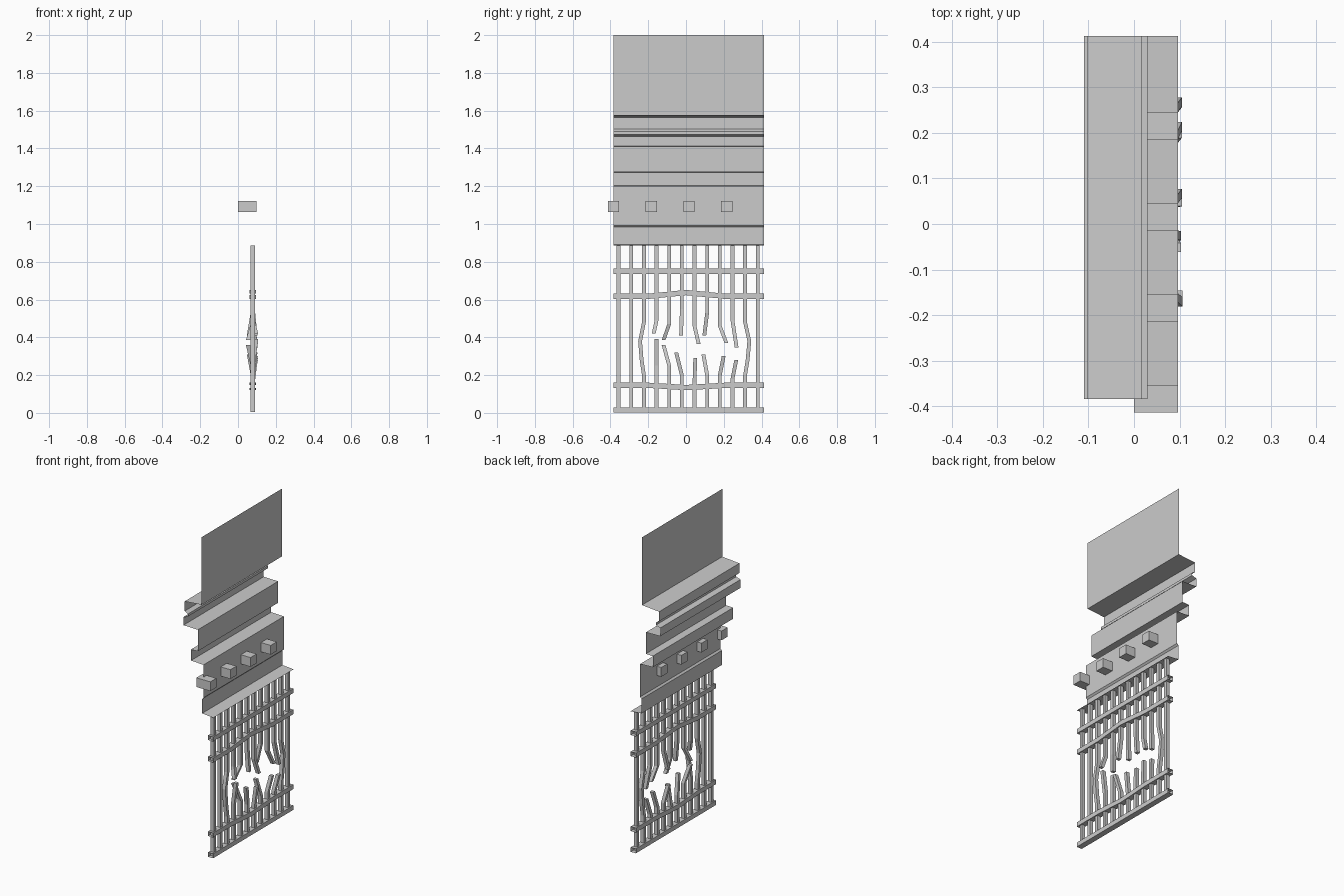
import bpy, bmesh
from mathutils import Vector

cube = bpy.data.objects.get("Cube")
if cube:
    bpy.data.objects.remove(cube)

grey = bpy.data.materials.new("plain_grey")
grey.use_nodes = True
grey.diffuse_color = (0.6, 0.6, 0.6, 1)
grey.node_tree.nodes["Principled BSDF"].inputs["Base Color"].default_value = (0.6, 0.6, 0.6, 1)

Y0, Y1 = -0.385, 0.413   # ends of the wall section
BAR_X = 0.078            # plane of the grille


def finish(name, bm, fix_normals=True):
    if fix_normals:
        bmesh.ops.recalc_face_normals(bm, faces=bm.faces)
    mesh = bpy.data.meshes.new(name)
    bm.to_mesh(mesh)
    bm.free()
    mesh.materials.append(grey)
    obj = bpy.data.objects.new(name, mesh)
    bpy.context.collection.objects.link(obj)
    return obj


def sweep(name, path, u, v, caps):
    """Carry a rectangle with half sides u and v along a path."""
    bm = bmesh.new()
    u, v = Vector(u), Vector(v)
    rings = [[bm.verts.new(Vector(p) + a * u + b * v)
              for a, b in ((-1, -1), (1, -1), (1, 1), (-1, 1))] for p in path]
    for r, s in zip(rings, rings[1:]):
        for i in range(4):
            j = (i + 1) % 4
            bm.faces.new((r[i], r[j], s[j], s[i]))
    if caps:
        bm.faces.new(rings[0])
        bm.faces.new(rings[-1])
    return finish(name, bm)


# Stepped sheet: upper panel, double fascia, ledges and lip
profile = [(0.017, 2.0), (0.017, 1.574), (-0.102, 1.564), (-0.102, 1.503),
           (-0.08, 1.49), (-0.08, 1.474), (-0.11, 1.464), (-0.11, 1.412),
           (-0.01, 1.41), (-0.01, 1.275), (-0.058, 1.273), (-0.058, 1.203),
           (0.03, 1.2), (0.03, 0.993), (0.02, 0.983), (0.02, 0.892), (0.097, 0.885)]
bm = bmesh.new()
near = [bm.verts.new((x, Y0, z)) for x, z in profile]
far = [bm.verts.new((x, Y1, z)) for x, z in profile]
for i in range(len(profile) - 1):
    bm.faces.new((near[i + 1], far[i + 1], far[i], near[i]))
finish("stepped_wall_sheet", bm, False)

# Row of beam ends poking through the wall
for i in range(4):
    y = -0.384 + 0.2 * i
    sweep(f"beam_end_{i + 1}", [(0.0, y, 1.093), (0.097, y, 1.093)],
          (0, 0.03, 0), (0, 0, 0.029), True)

# Horizontal rails, open ended; the two inner ones are bowed
for name, z, bow in (("bottom_rail", 0.015, 0), ("lower_rail", 0.146, -0.012),
                     ("upper_rail", 0.617, 0.02), ("top_rail", 0.75, 0)):
    path = [(BAR_X, Y0, z), (BAR_X, Y1, z)]
    if bow:
        path[1:1] = [(BAR_X, -0.2, z), (BAR_X, 0.0, z + bow), (BAR_X, 0.21, z)]
    sweep(name, path, (0.018, 0, 0), (0, 0, 0.014), False)


def bar(name, path):
    sweep(name, path, (0.011, 0, 0), (0, 0.01, 0), True)


# Broken bars: upper bend height, upper tip (shift, z), lower bend, lower tip, lean
broken = {
    3: (0.49, -0.015, 0.42, 0.25, 0.0, 0.39, 0.018),
    4: (0.47, -0.03, 0.385, 0.25, -0.03, 0.36, -0.025),
    5: (0.55, -0.004, 0.41, 0.2, -0.03, 0.32, 0.014),
    6: (0.46, 0.022, 0.365, 0.16, 0.004, 0.29, 0.016),
    7: (0.53, -0.015, 0.41, 0.2, -0.02, 0.31, -0.02),
    8: (0.46, 0.035, 0.37, 0.2, 0.02, 0.3, 0.016),
    9: (0.49, 0.022, 0.345, 0.18, 0.02, 0.28, 0.016),
}
bowed = {2: -0.02, 10: 0.022}
TOP = 0.885
for i in range(12):
    y = -0.357 + 0.067 * i
    if i in broken:
        ub, us, ut, lb, ls, lt, lean = broken[i]
        bar(f"upper_broken_bar_{i}", [(BAR_X, y, TOP), (BAR_X, y, ub),
                                      (BAR_X + lean, y + us, ut)])
        bar(f"lower_broken_bar_{i}", [(BAR_X, y, 0.005), (BAR_X, y, lb),
                                      (BAR_X + lean, y + ls, lt)])
    else:
        path = [(BAR_X, y, 0.005), (BAR_X, y, TOP)]
        if i in bowed:
            s = bowed[i]
            path[1:1] = [(BAR_X, y, 0.2), (BAR_X, y + 0.6 * s, 0.28),
                         (BAR_X, y + s, 0.38), (BAR_X, y, 0.48)]
        bar(f"grille_bar_{i}", path)
